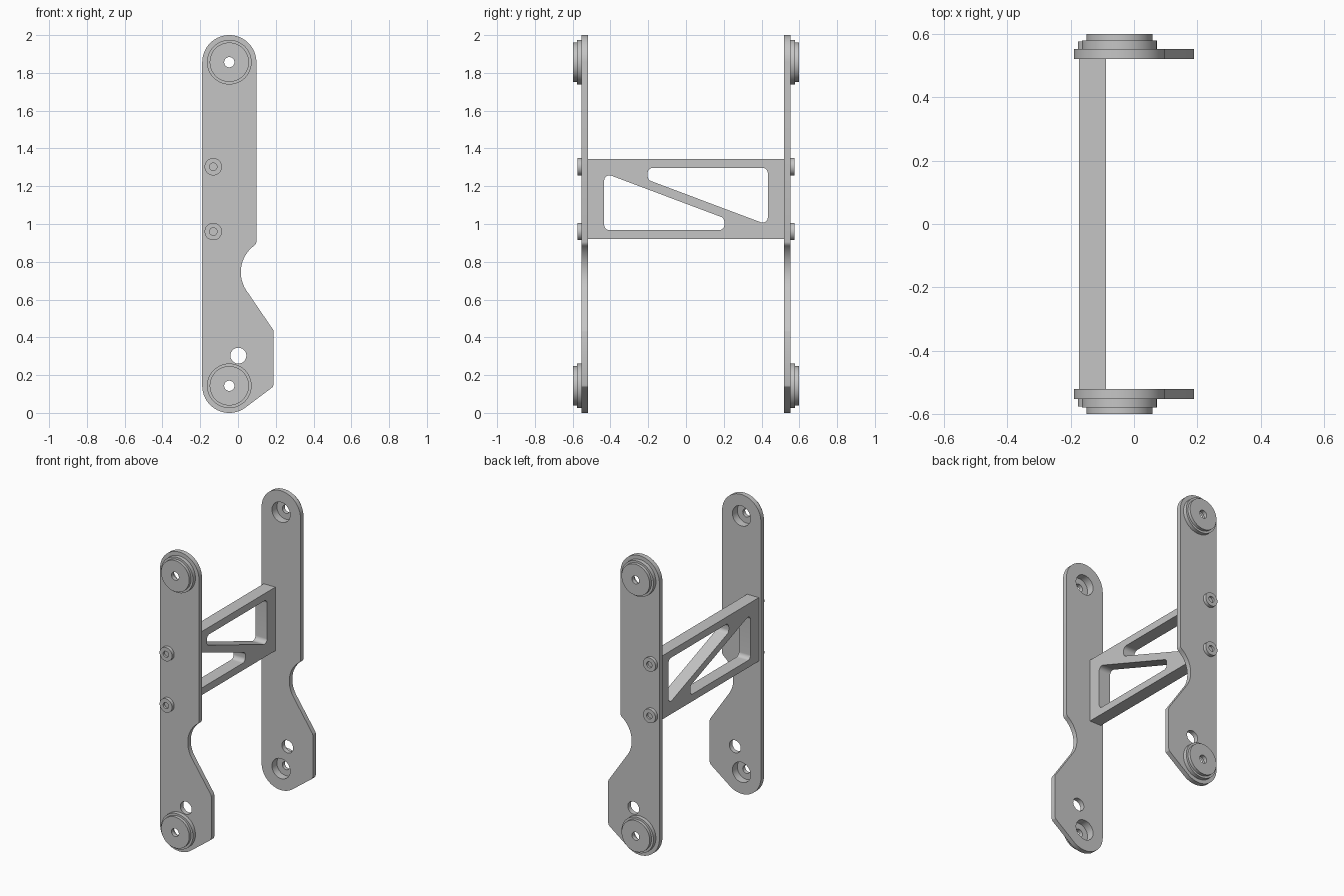
import bpy
import bmesh
from math import cos, sin, radians
from mathutils import Matrix, Vector

if "Cube" in bpy.data.objects:
    bpy.data.objects.remove(bpy.data.objects["Cube"], do_unlink=True)

grey = bpy.data.materials.new("machined_grey")
grey.use_nodes = True
grey.diffuse_color = (0.56, 0.56, 0.56, 1)
grey.node_tree.nodes["Principled BSDF"].inputs["Base Color"].default_value = (0.56, 0.56, 0.56, 1)


def arc(centre, r, start, end, steps=32):
    """Points along an arc, angles in degrees."""
    angles = [radians(start + (end - start) * i / steps) for i in range(steps + 1)]
    return [(centre[0] + r * cos(a), centre[1] + r * sin(a)) for a in angles]


def circle(centre, r, steps=48):
    return arc(centre, r, 0, 360, steps)[:-1]


def rounded(corners, r, steps=8):
    """Polygon with every corner filleted by radius r."""
    points = []
    for i, c in enumerate(corners):
        p = Vector(c)
        a = (Vector(corners[i - 1]) - p).normalized()
        b = (Vector(corners[(i + 1) % len(corners)]) - p).normalized()
        half = a.angle(b) / 2
        reach = r * cos(half) / sin(half)
        centre = p + (a + b).normalized() * (r / sin(half))
        start, end = p + a * reach - centre, p + b * reach - centre
        for k in range(steps + 1):
            points.append(tuple(centre + start.lerp(end, k / steps).normalized() * r))
    return points


def finish(obj):
    bpy.ops.object.select_all(action="DESELECT")
    obj.select_set(True)
    bpy.context.view_layer.objects.active = obj
    obj.data.materials.clear()
    obj.data.materials.append(grey)
    bpy.ops.object.shade_smooth_by_angle(angle=radians(30))


def clean(bm, mesh):
    bmesh.ops.remove_doubles(bm, verts=bm.verts, dist=0.0001)
    bmesh.ops.recalc_face_normals(bm, faces=bm.faces)
    bm.to_mesh(mesh)
    bm.free()


def plate(name, loops, thickness, matrix):
    """Extrude an outline with holes and place it with the matrix."""
    curve = bpy.data.curves.new(name, "CURVE")
    curve.dimensions = "2D"
    curve.fill_mode = "BOTH"
    curve.extrude = thickness / 2
    for loop in loops:
        spline = curve.splines.new("POLY")
        spline.points.add(len(loop) - 1)
        for point, (u, v) in zip(spline.points, loop):
            point.co = (u, v, 0, 1)
        spline.use_cyclic_u = True
    obj = bpy.data.objects.new(name, curve)
    bpy.context.collection.objects.link(obj)
    bpy.ops.object.select_all(action="DESELECT")
    obj.select_set(True)
    bpy.context.view_layer.objects.active = obj
    bpy.ops.object.convert(target="MESH")
    obj = bpy.context.view_layer.objects.active
    bm = bmesh.new()
    bm.from_mesh(obj.data)
    bm.transform(matrix)
    clean(bm, obj.data)
    finish(obj)


def turned(name, profile, x, z, side, closed):
    """Revolve a (radius, y) profile around an axis along y."""
    bm = bmesh.new()
    verts = [bm.verts.new((r, side * y, 0)) for r, y in profile]
    edges = [bm.edges.new(pair) for pair in zip(verts, verts[1:])]
    if closed:
        edges.append(bm.edges.new((verts[-1], verts[0])))
    bmesh.ops.spin(bm, geom=verts + edges, cent=(0, 0, 0), axis=(0, 1, 0),
                   angle=radians(360), steps=48)
    bm.transform(Matrix.Translation((x, 0, z)))
    mesh = bpy.data.meshes.new(name)
    clean(bm, mesh)
    obj = bpy.data.objects.new(name, mesh)
    bpy.context.collection.objects.link(obj)
    finish(obj)


# Arm outline with its waist notch and angled foot
TOP, BOTTOM = (-0.046, 1.8565), (-0.046, 0.1435)
outline = arc(TOP, 0.1435, 0, 180) + arc(BOTTOM, 0.1435, 180, 307)
outline += [(0.175, 0.130), (0.185, 0.139), (0.189, 0.152), (0.189, 0.43), (0.186, 0.44)]
outline += arc((0.19, 0.745), 0.175, 214.6, 126)
outline += [(0.095, 0.895), (0.0975, 0.905)]
arm_loops = [outline, circle(TOP, 0.067), circle(BOTTOM, 0.067), circle((0.002, 0.303), 0.042)]

# Stepped hub with an inner pocket, and socket bolt
hub = [(0.067, 0.552), (0.118, 0.552), (0.118, 0.578), (0.104, 0.578),
       (0.104, 0.598), (0.027, 0.598), (0.027, 0.572), (0.067, 0.572)]
bolt = [(0, 0.55), (0.046, 0.55), (0.046, 0.575), (0.02, 0.575), (0.02, 0.56), (0, 0.56)]

for label, side in (("front", -1), ("back", 1)):
    stand = Matrix.Translation((0, side * 0.536, 0)) @ Matrix.Rotation(radians(90), 4, "X")
    plate(label + "_arm", arm_loops, 0.032, stand)
    for level, (x, z) in (("upper", TOP), ("lower", BOTTOM)):
        turned(f"{label}_{level}_hub", hub, x, z, side, True)
    for level, z in (("upper", 1.303), ("lower", 0.96)):
        turned(f"{label}_{level}_bolt", bolt, -0.131, z, side, False)

# Cross brace with two point-symmetric windows around a diagonal strut
MID = 1.1325
window = rounded([(-0.433, 0.968), (0.203, 0.968), (0.203, 1.031), (-0.433, 1.27)], 0.027)
opposite = [(-u, 2 * MID - v) for u, v in window]
frame = [(-0.52, 0.92), (0.52, 0.92), (0.52, 1.345), (-0.52, 1.345)]
across = Matrix(((0, 0, 1, -0.131), (1, 0, 0, 0), (0, 1, 0, 0), (0, 0, 0, 1)))
plate("cross_brace", [frame, window, opposite], 0.086, across)
